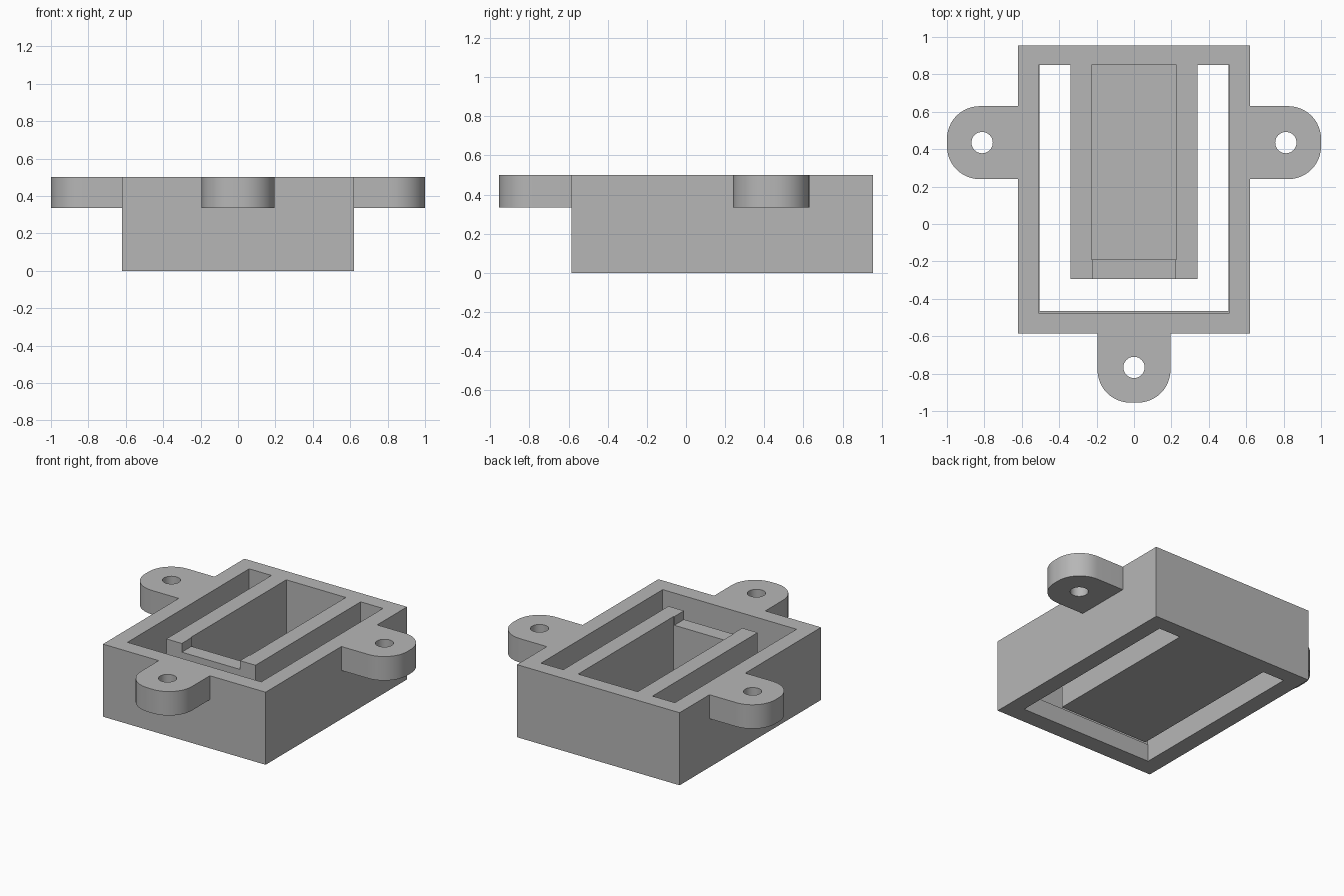
import bpy, bmesh
from math import pi, cos, sin
from mathutils import Matrix, Vector

cube = bpy.data.objects.get("Cube")
if cube:
    bpy.data.objects.remove(cube, do_unlink=True)

TOP = 0.5

grey = bpy.data.materials.new("plain grey")
grey.use_nodes = True
colour = (0.47, 0.47, 0.47, 1)
grey.diffuse_color = colour
grey.node_tree.nodes["Principled BSDF"].inputs["Base Color"].default_value = colour


def prism(name, outline, z0, z1, matrix=Matrix()):
    """Extrude a flat outline from z0 up to z1."""
    bm = bmesh.new()
    face = bm.faces.new([bm.verts.new(matrix @ Vector((x, y, z0))) for x, y in outline])
    made = bmesh.ops.extrude_face_region(bm, geom=[face])["geom"]
    bmesh.ops.translate(bm, vec=(0, 0, z1 - z0),
                        verts=[v for v in made if isinstance(v, bmesh.types.BMVert)])
    bmesh.ops.recalc_face_normals(bm, faces=bm.faces)
    mesh = bpy.data.meshes.new(name)
    bm.to_mesh(mesh)
    bm.free()
    mesh.materials.append(grey)
    obj = bpy.data.objects.new(name, mesh)
    bpy.context.collection.objects.link(obj)
    return obj


def block(name, half_width, y0, y1, z0, z1):
    w = half_width
    return prism(name, [(-w, y0), (w, y0), (w, y1), (-w, y1)], z0, z1)


def arc(cx, cy, r, start, end, steps):
    return [(cx + r * cos(start + (end - start) * i / steps),
             cy + r * sin(start + (end - start) * i / steps)) for i in range(steps + 1)]


def select_only(obj):
    bpy.ops.object.select_all(action="DESELECT")
    obj.select_set(True)
    bpy.context.view_layer.objects.active = obj


def cut(obj, cutter):
    """Subtract the cutter from the object and discard it."""
    cutter.hide_render = True
    mod = obj.modifiers.new("cut", "BOOLEAN")
    mod.operation, mod.solver, mod.object = "DIFFERENCE", "EXACT", cutter
    select_only(obj)
    bpy.ops.object.modifier_apply(modifier=mod.name)
    bpy.data.objects.remove(cutter, do_unlink=True)


# Rectangular frame, its opening slightly narrower near the bottom
frame = block("frame", 0.62, -0.585, 0.955, 0, TOP)
cut(frame, block("opening_lower", 0.505, -0.465, 0.85, -0.1, 0.3))
cut(frame, block("opening_upper", 0.51, -0.475, 0.85, 0.12, 0.7))

# Central cradle: floor, two rails and a lower front lip
cradle = block("cradle", 0.34, -0.295, 0.85, 0, TOP)
cut(cradle, block("pocket", 0.227, -0.19, 1, 0.1, 0.7))
cut(cradle, block("lip_notch", 0.222, -0.4, 0, 0.44, 0.7))


# Rounded mounting ears with screw holes, modelled pointing along +x from the tip
def ear(name, tip, angle, length):
    matrix = Matrix.Translation((*tip, 0)) @ Matrix.Rotation(angle, 4, "Z")
    w, r = 0.195, 0.175
    outline = [(-length, -w), *arc(-r, r - w, r, -pi / 2, 0, 12),
               *arc(-r, w - r, r, 0, pi / 2, 12), (-length, w)]
    obj = prism(name, outline, 0.335, TOP, matrix)
    hole = arc(-0.188, 0, 0.057, 0, 2 * pi, 32)[:-1]
    cut(obj, prism("screw_hole", hole, 0.2, 0.7, matrix))
    select_only(obj)
    bpy.ops.object.shade_smooth_by_angle()


ear("left_ear", (1, 0.435), 0, 0.38)
ear("right_ear", (-1, 0.435), pi, 0.38)
ear("front_ear", (0, -0.955), -pi / 2, 0.37)
